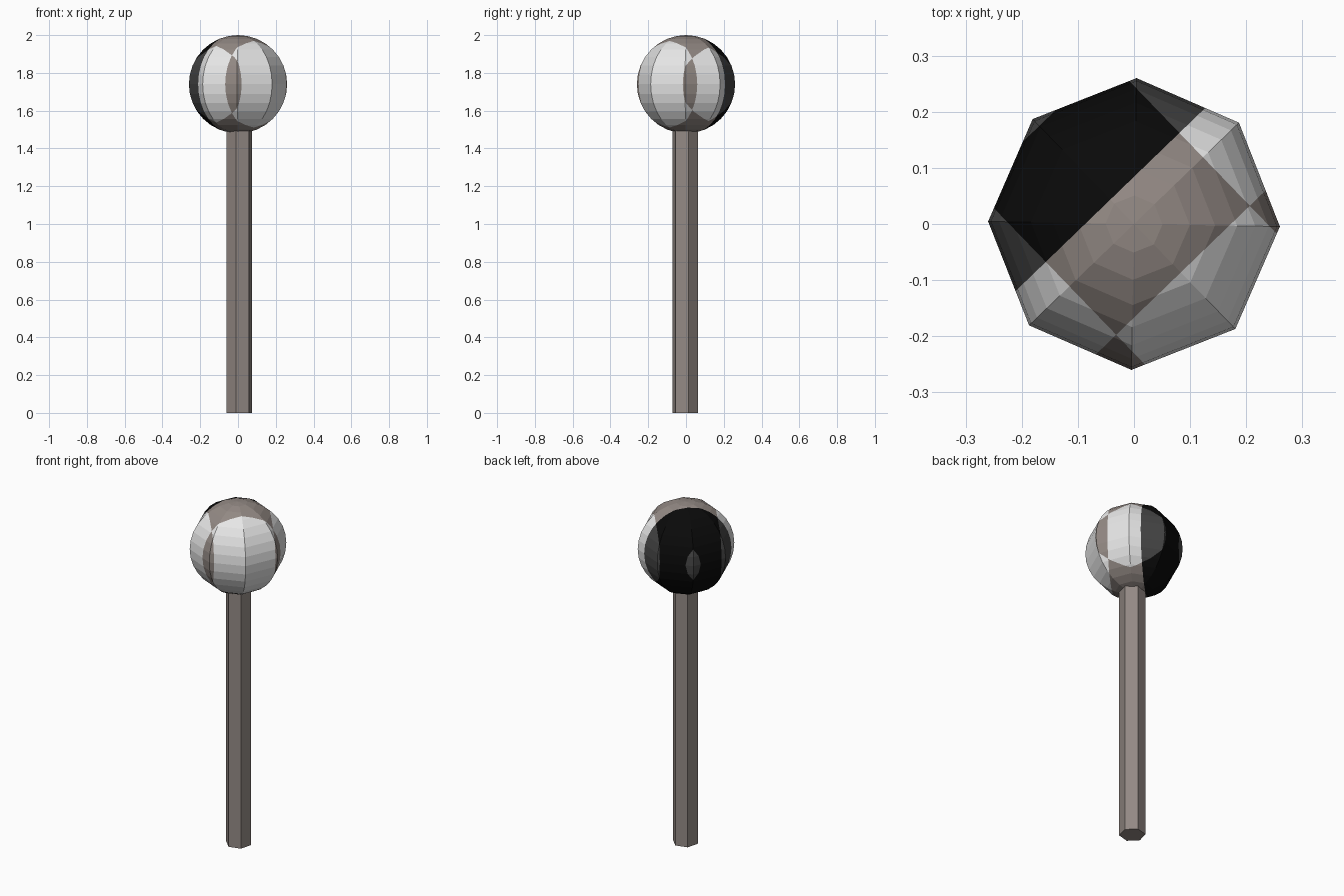
import bpy, bmesh, math
from mathutils import Vector, Matrix

if "Cube" in bpy.data.objects:
    bpy.data.objects.remove(bpy.data.objects["Cube"])


def material(name, rgb):
    m = bpy.data.materials.new(name)
    m.diffuse_color = (*rgb, 1.0)
    m.use_nodes = True
    m.node_tree.nodes["Principled BSDF"].inputs["Base Color"].default_value = m.diffuse_color
    return m


WARM = material("warm_grey", (0.29, 0.25, 0.23))
WHITE = material("white", (0.80, 0.80, 0.80))
BLACK = material("black", (0.003, 0.003, 0.003))
DARK = material("dark_grey", (0.06, 0.06, 0.06))


def make_object(name, bm, mats):
    me = bpy.data.meshes.new(name)
    bm.to_mesh(me)
    bm.free()
    for m in mats:
        me.materials.append(m)
    ob = bpy.data.objects.new(name, me)
    bpy.context.collection.objects.link(ob)
    return ob


# Six-sided pole
bm = bmesh.new()
height = 1.53
place = Matrix.Translation((0.0075, -0.005, height / 2)) @ Matrix.Rotation(math.radians(15), 4, 'Z')
bmesh.ops.create_cone(bm, cap_ends=True, segments=6, radius1=0.07, radius2=0.07,
                      depth=height, matrix=place)
# make sure a corner points along 15 degrees
a = min(math.degrees(math.atan2(v.co.y + 0.005, v.co.x - 0.0075)) % 60 for v in bm.verts)
bmesh.ops.rotate(bm, verts=bm.verts, cent=(0.0075, -0.005, 0),
                 matrix=Matrix.Rotation(math.radians(15 - a), 3, 'Z'))
make_object("pole", bm, [WARM])

# Eight-sided ball
bm = bmesh.new()
TWIST = math.radians(-1)
place = Matrix.Translation((0, 0, 1.74)) @ Matrix.Rotation(TWIST, 4, 'Z')
bmesh.ops.create_uvsphere(bm, u_segments=8, v_segments=16, radius=0.26, matrix=place)

# Cut the ball along the vertical paint borders
U = Vector((math.cos(TWIST - math.pi / 4), math.sin(TWIST - math.pi / 4), 0))
V = Vector((math.cos(TWIST + math.pi / 4), math.sin(TWIST + math.pi / 4), 0))
cuts = [(U, -0.243), (U, -0.0606), (U, 0.12), (V, -0.16), (V, 0.171)]
for n, d in cuts:
    bmesh.ops.bisect_plane(bm, geom=bm.verts[:] + bm.edges[:] + bm.faces[:],
                           dist=1e-5, plane_co=n * d, plane_no=n)

# Paint the patches by direction
for f in bm.faces:
    c = f.calc_center_median()
    u, v = c.dot(U), c.dot(V)
    side = v > 0.171 or v < -0.16
    if u < -0.243:
        f.material_index = 3
    elif u < -0.0606:
        f.material_index = 3 if side else 2
    elif u > 0.12:
        f.material_index = 0 if side else 1
    else:
        f.material_index = 1 if side else 0
make_object("ball", bm, [WARM, WHITE, BLACK, DARK])
